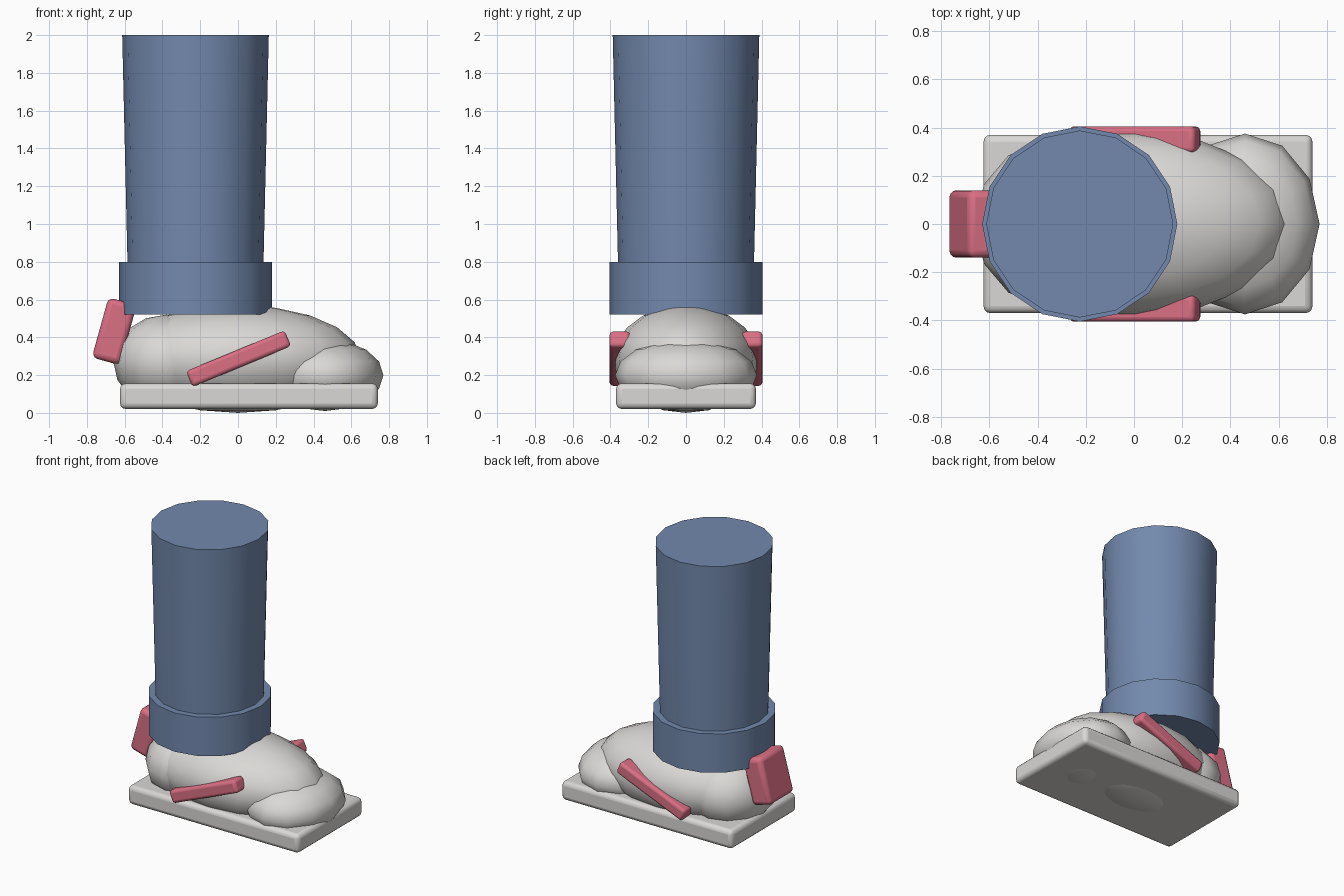
import bpy, math

if "Cube" in bpy.data.objects:
    bpy.data.objects.remove(bpy.data.objects["Cube"])


def material(name, rgb):
    m = bpy.data.materials.new(name)
    m.diffuse_color = (*rgb, 1)
    m.use_nodes = True
    m.node_tree.nodes["Principled BSDF"].inputs["Base Color"].default_value = m.diffuse_color
    return m


BLUE = material("denim blue", (0.17, 0.25, 0.42))
WHITE = material("warm white", (0.70, 0.69, 0.67))
PINK = material("rose pink", (0.70, 0.16, 0.23))


def finish(name, mat):
    ob = bpy.context.object
    ob.name = name
    ob.data.materials.append(mat)
    return ob


def ellipsoid(name, loc, radii, segments, rings, mat):
    bpy.ops.mesh.primitive_uv_sphere_add(segments=segments, ring_count=rings, location=loc)
    ob = finish(name, mat)
    ob.scale = radii
    bpy.ops.object.transform_apply(location=False, rotation=False, scale=True)
    bpy.ops.object.shade_smooth()
    return ob


def block(name, loc, size, bevel, mat, tilt=0):
    bpy.ops.mesh.primitive_cube_add(size=1, location=loc)
    ob = finish(name, mat)
    ob.scale = size
    bpy.ops.object.transform_apply(location=False, rotation=False, scale=True)
    ob.rotation_euler.y = tilt
    mod = ob.modifiers.new("rounded_edges", 'BEVEL')
    mod.width = bevel
    mod.segments = 3
    bpy.ops.object.shade_smooth_by_angle(angle=math.radians(35))
    return ob


def tube(name, r_low, r_high, z_low, z_high, mat):
    bpy.ops.mesh.primitive_cone_add(vertices=16, radius1=r_low, radius2=r_high,
                                    depth=z_high - z_low,
                                    location=(-0.225, 0, (z_low + z_high) / 2),
                                    rotation=(0, 0, math.pi / 2))
    ob = finish(name, mat)
    bpy.ops.object.shade_smooth_by_angle(angle=math.radians(35))
    return ob


# Trouser leg and its folded cuff
tube("trouser_leg", 0.355, 0.388, 0.58, 2.0, BLUE)
tube("trouser_cuff", 0.405, 0.405, 0.52, 0.80, BLUE)

# Shoe: sole slab with rounded upper, toe and heel
block("sole", (0.058, 0, 0.0885), (1.365, 0.74, 0.135), 0.03, WHITE)
ellipsoid("shoe_upper", (0, 0, 0.285), (0.65, 0.385, 0.285), 16, 10, WHITE)
ellipsoid("shoe_toe", (0.46, 0, 0.20), (0.31, 0.375, 0.19), 12, 8, WHITE)
ellipsoid("shoe_heel", (-0.38, 0, 0.27), (0.28, 0.33, 0.25), 12, 8, WHITE)

# Pink heel tab and a slanted stripe on each side
block("heel_tab", (-0.655, 0, 0.432), (0.155, 0.28, 0.33), 0.03, PINK, math.radians(15.5))
for side, y in (("front", -0.35), ("back", 0.35)):
    block(side + "_stripe", (0.003, y, 0.287), (0.565, 0.11, 0.09), 0.02, PINK,
          math.radians(-22.5))
